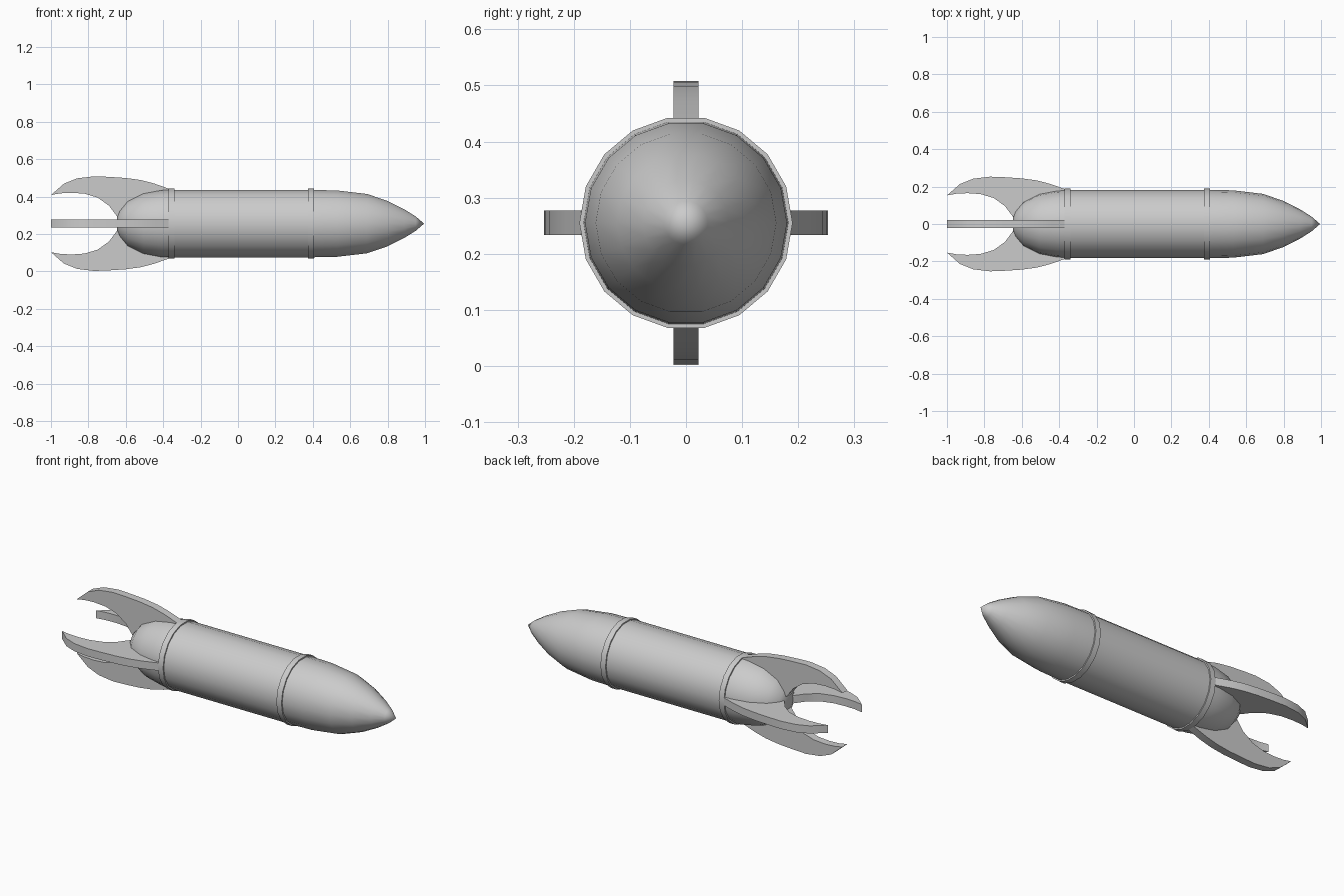
import bpy, bmesh, math
from mathutils import Matrix, Vector

if "Cube" in bpy.data.objects:
    bpy.data.objects.remove(bpy.data.objects["Cube"])

AXIS_Z = 0.255
SIDES = 18


def finish(name, bm, smooth=True):
    bmesh.ops.recalc_face_normals(bm, faces=bm.faces)
    mesh = bpy.data.meshes.new(name)
    bm.to_mesh(mesh)
    bm.free()
    ob = bpy.data.objects.new(name, mesh)
    ob.location.z = AXIS_Z
    bpy.context.collection.objects.link(ob)
    bpy.ops.object.select_all(action='DESELECT')
    ob.select_set(True)
    bpy.context.view_layer.objects.active = ob
    if smooth:
        bpy.ops.object.shade_smooth_by_angle(angle=math.radians(35))
    return ob


def lathe(name, profile, closed=False):
    """Revolve (x, radius) points about the x axis."""
    bm = bmesh.new()
    verts = [bm.verts.new((x, r, 0)) for x, r in profile]
    pairs = list(zip(verts, verts[1:]))
    if closed:
        pairs.append((verts[-1], verts[0]))
    edges = [bm.edges.new(p) for p in pairs]
    bmesh.ops.spin(bm, geom=verts + edges, cent=(0, 0, 0), axis=(1, 0, 0),
                   angle=math.tau, steps=SIDES)
    bmesh.ops.remove_doubles(bm, verts=bm.verts, dist=1e-4)
    return finish(name, bm)


# Hull: nose cone, straight body and rounded tail with a shallow exhaust
lathe("nose_cone", [(0.39, 0.183), (0.53, 0.18), (0.69, 0.161), (0.80, 0.123),
                    (0.89, 0.077), (0.95, 0.039), (0.995, 0.0)])
lathe("body", [(-0.355, 0.183), (0.39, 0.183)])
lathe("tail", [(-0.355, 0.183), (-0.41, 0.181), (-0.505, 0.163), (-0.59, 0.121),
               (-0.633, 0.07), (-0.646, 0.038), (-0.646, 0.0)])

# Raised bands around the hull
for name, x in (("rear_band", -0.355), ("front_band", 0.39)):
    lathe(name, [(x - 0.016, 0.175), (x - 0.016, 0.19),
                 (x + 0.016, 0.19), (x + 0.016, 0.175)], closed=True)

# Four swept fins, extruded from one outline of (x, distance from axis)
OUTLINE = [(-0.37, 0.187), (-0.45, 0.215), (-0.52, 0.233), (-0.60, 0.244),
           (-0.69, 0.250), (-0.77, 0.253), (-0.86, 0.242), (-0.93, 0.214),
           (-1.0, 0.153), (-0.95, 0.162), (-0.89, 0.165), (-0.82, 0.160),
           (-0.75, 0.139), (-0.69, 0.096), (-0.648, 0.040), (-0.62, 0.03),
           (-0.56, 0.10), (-0.48, 0.145), (-0.37, 0.165)]
HALF = 0.022
for i, side in enumerate(("top", "left", "bottom", "right")):
    bm = bmesh.new()
    face = bm.faces.new([bm.verts.new((x, -HALF, r)) for x, r in OUTLINE])
    ext = bmesh.ops.extrude_face_region(bm, geom=[face], use_keep_orig=True)
    moved = [v for v in ext["geom"] if isinstance(v, bmesh.types.BMVert)]
    bmesh.ops.translate(bm, verts=moved, vec=Vector((0, 2 * HALF, 0)))
    bmesh.ops.rotate(bm, verts=bm.verts, cent=(0, 0, 0),
                     matrix=Matrix.Rotation(i * math.pi / 2, 3, 'X'))
    finish(side + "_fin", bm)
